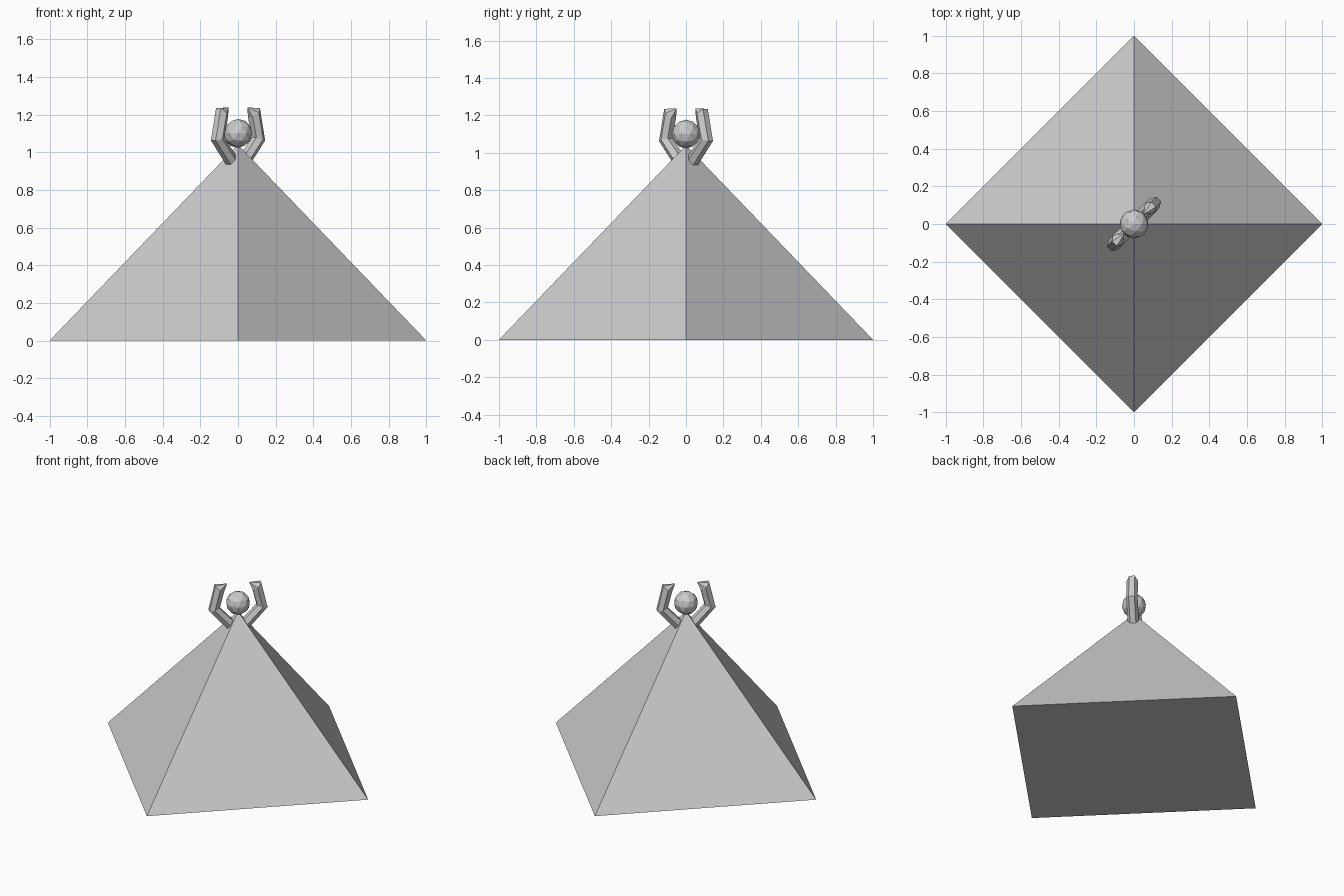
import bpy, bmesh
from math import sin, cos, pi, radians
from mathutils import Vector

if "Cube" in bpy.data.objects:
    bpy.data.objects.remove(bpy.data.objects["Cube"])


def finish(name, bm):
    bmesh.ops.recalc_face_normals(bm, faces=bm.faces)
    me = bpy.data.meshes.new(name)
    bm.to_mesh(me)
    bm.free()
    ob = bpy.data.objects.new(name, me)
    bpy.context.collection.objects.link(ob)
    return ob


# Four-sided pyramid, corners on the axes
bm = bmesh.new()
APEX = 1.04
bmesh.ops.create_cone(bm, cap_ends=True, segments=4, radius1=1, radius2=0, depth=APEX)
bmesh.ops.translate(bm, verts=bm.verts, vec=(0, 0, APEX / 2))
bmesh.ops.remove_doubles(bm, verts=bm.verts, dist=1e-4)
finish("pyramid", bm)

# Faceted ball on the apex
bm = bmesh.new()
bmesh.ops.create_icosphere(bm, subdivisions=2, radius=0.077)
bmesh.ops.translate(bm, verts=bm.verts, vec=(0, 0, 1.10))
finish("ball", bm)


def prong(name, side):
    """Hexagonal bent prong in the diagonal plane x = y, ending in a hooked tip."""
    out = Vector((side, side, 0)).normalized()
    across = Vector((-side, side, 0)).normalized()
    up = Vector((0, 0, 1))
    bm = bmesh.new()
    # distance from axis, height, ring tilt, stretch of the mitred ring
    path = [(0.044, 0.95, -40, 1.0), (0.153, 1.07, -12, 1.08), (0.120, 1.21, 42, 1.15)]
    rings = []
    for s, z, tilt, stretch in path:
        a = radians(tilt)
        d = (out * cos(a) + up * sin(a)) * stretch
        c = out * s + up * z
        rings.append([bm.verts.new(c + 0.036 * (d * cos(t) + across * sin(t)))
                      for t in (pi / 6 + i * pi / 3 for i in range(6))])
    for lo, hi in zip(rings, rings[1:]):
        for i in range(6):
            j = (i + 1) % 6
            bm.faces.new((lo[i], lo[j], hi[j], hi[i]))
    bm.faces.new(rings[0])
    tip = bm.verts.new(out * 0.07 + up * 1.238)
    for i in range(6):
        bm.faces.new((rings[-1][i], rings[-1][(i + 1) % 6], tip))
    return finish(name, bm)


# Pair of prongs clasping the ball
prong("prong_front_left", -1)
prong("prong_back_right", 1)
